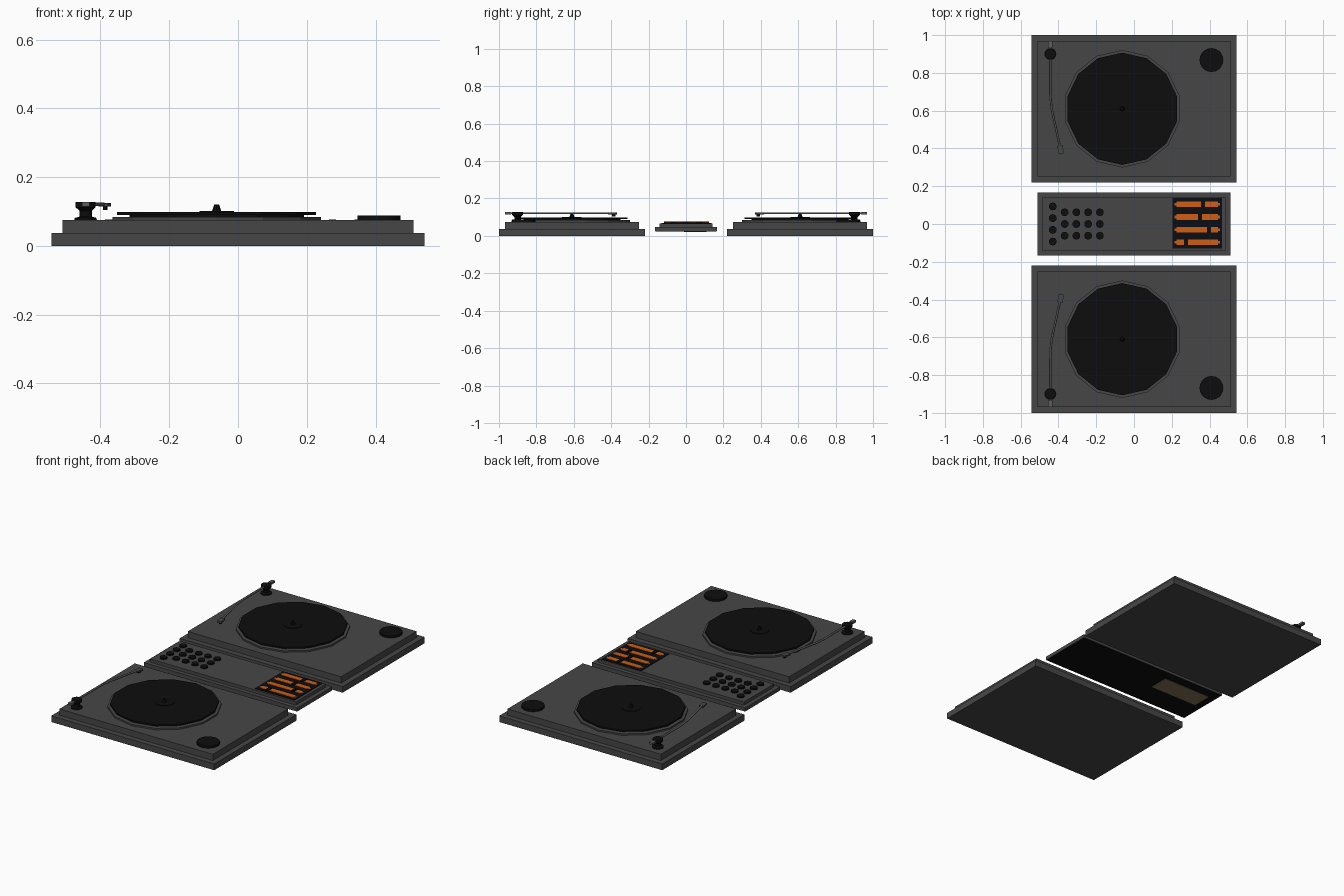
import bpy, bmesh, math

cube = bpy.data.objects.get("Cube")
if cube:
    bpy.data.objects.remove(cube, do_unlink=True)


def material(name, r, g, b):
    m = bpy.data.materials.new(name)
    m.use_nodes = True
    m.diffuse_color = (r, g, b, 1)
    bsdf = m.node_tree.nodes["Principled BSDF"]
    bsdf.inputs["Base Color"].default_value = (r, g, b, 1)
    bsdf.inputs["Roughness"].default_value = 0.7
    return m


GREY = material("charcoal grey", 0.062, 0.062, 0.062)
BLACK = material("matte black", 0.004, 0.004, 0.004)
STEEL = material("arm grey", 0.11, 0.11, 0.11)
SCREEN = material("fader panel black", 0.003, 0.004, 0.007)
ORANGE = material("glowing orange", 0.62, 0.11, 0.006)
TAN = material("tan plate", 0.22, 0.16, 0.10)


def finish(name, bm, mat):
    bmesh.ops.recalc_face_normals(bm, faces=bm.faces)
    mesh = bpy.data.meshes.new(name)
    bm.to_mesh(mesh)
    bm.free()
    mesh.materials.append(mat)
    ob = bpy.data.objects.new(name, mesh)
    bpy.context.collection.objects.link(ob)
    return ob


def box(name, x, y, z, mat, turn=0):
    """Box from (min, max) pairs, turned about its own upright axis."""
    bm = bmesh.new()
    bmesh.ops.create_cube(bm, size=1)
    for v in bm.verts:
        v.co = [v.co[i] * (p[1] - p[0]) for i, p in enumerate((x, y, z))]
    ob = finish(name, bm, mat)
    ob.location = [sum(p) / 2 for p in (x, y, z)]
    ob.rotation_euler.z = turn
    return ob


def lathe(name, cx, cy, profile, sides, mat):
    """Solid of revolution from (radius, height) rings, capped at both ends."""
    bm = bmesh.new()
    rings = []
    for r, z in profile:
        angles = [math.pi / 2 + math.tau * i / sides for i in range(sides)]
        rings.append([bm.verts.new((r * math.cos(a), r * math.sin(a), z)) for a in angles])
    for low, high in zip(rings, rings[1:]):
        for i in range(sides):
            j = (i + 1) % sides
            bm.faces.new((low[i], low[j], high[j], high[i]))
    bm.faces.new(rings[0])
    bm.faces.new(rings[-1])
    ob = finish(name, bm, mat)
    ob.location = (cx, cy, 0)
    return ob


def span(a, b, s):
    return sorted((a * s, b * s))


def tube(name, points, radius, mat):
    curve = bpy.data.curves.new(name, "CURVE")
    curve.dimensions = "3D"
    curve.bevel_depth = radius
    curve.bevel_resolution = 1
    curve.use_fill_caps = True
    line = curve.splines.new("POLY")
    line.points.add(len(points) - 1)
    for p, co in zip(line.points, points):
        p.co = (*co, 1)
    curve.materials.append(mat)
    ob = bpy.data.objects.new(name, curve)
    bpy.context.collection.objects.link(ob)


def turntable(side, s):
    # Stepped plinth
    box(side + "_plinth_base", (-0.542, 0.542), span(0.22, 1, s), (0, 0.037), GREY)
    box(side + "_plinth_top", (-0.51, 0.51), span(0.252, 0.968, s), (0.037, 0.075), GREY)

    # Platter, record and spindle
    cx, cy = -0.062, 0.61 * s
    lathe(side + "_platter", cx, cy, [(0.311, 0.075), (0.311, 0.084)], 14, GREY)
    lathe(side + "_platter_hub", cx, cy, [(0.26, 0.084), (0.26, 0.09)], 14, BLACK)
    lathe(side + "_record", cx, cy, [(0.297, 0.09), (0.297, 0.099)], 14, BLACK)
    lathe(side + "_record_label", cx, cy, [(0.052, 0.099), (0.052, 0.102)], 14, BLACK)
    lathe(side + "_spindle", cx, cy, [(0.013, 0.102), (0.007, 0.12)], 8, BLACK)

    # Speed knob
    lathe(side + "_speed_knob", 0.41, 0.868 * s, [(0.063, 0.075), (0.063, 0.088)], 20, BLACK)

    # Tonearm pivot with flared top
    ax, ay = -0.443, 0.9 * s
    lathe(side + "_arm_pivot", ax, ay,
          [(0.032, 0.075), (0.032, 0.081), (0.018, 0.085), (0.018, 0.102),
           (0.029, 0.112), (0.029, 0.127)], 12, BLACK)

    # Bent tonearm, counterweight, headshell and cartridge
    z = 0.121
    tube(side + "_tonearm", [(ax, 0.95 * s, z), (ax, 0.68 * s, z), (-0.436, 0.61 * s, z),
                             (-0.392, 0.41 * s, z)], 0.006, STEEL)
    box(side + "_counterweight", (ax - 0.011, ax + 0.011), span(0.935, 0.968, s),
        (0.115, 0.127), STEEL)
    turn = 0.21 * s * -1
    box(side + "_headshell", (-0.402, -0.374), span(0.372, 0.415, s), (0.115, 0.125), GREY, -turn)
    box(side + "_cartridge", (-0.391, -0.381), span(0.378, 0.396, s), (0.104, 0.115), BLACK, -turn)


turntable("front", -1)
turntable("back", 1)

# Mixer body
box("mixer_underside", (-0.508, 0.508), (-0.164, 0.164), (0.024, 0.027), BLACK)
box("mixer_base", (-0.51, 0.51), (-0.167, 0.167), (0.027, 0.048), GREY)
box("mixer_top", (-0.485, 0.485), (-0.142, 0.142), (0.048, 0.067), GREY)
box("mixer_bottom_plate", (-0.46, -0.14), (-0.01, 0.11), (0.022, 0.024), TAN)

# Mixer knobs: one column of four, then a grid
knobs = [(-0.43, y) for y in (0.093, 0.031, -0.031, -0.093)]
knobs += [(-0.367 + 0.062 * i, 0.062 * j) for i in range(4) for j in (-1, 0, 1)]
for n, (x, y) in enumerate(knobs):
    lathe(f"mixer_knob_{n + 1}", x, y, [(0.021, 0.067), (0.021, 0.076)], 10, BLACK)

# Fader panel with glowing slots and sliding caps
box("fader_panel", (0.203, 0.467), (-0.13, 0.137), (0.067, 0.07), SCREEN)
for n, cap in enumerate((0.365, 0.349, 0.397, 0.275)):
    y = 0.104 - 0.067 * n
    box(f"fader_slot_{n + 1}", (0.226, 0.445), (y - 0.015, y + 0.015), (0.07, 0.072), ORANGE)
    box(f"fader_slot_ends_{n + 1}", (0.215, 0.456), (y - 0.007, y + 0.007), (0.07, 0.0715), ORANGE)
    box(f"fader_cap_{n + 1}", (cap - 0.01, cap + 0.01), (y - 0.02, y + 0.02), (0.07, 0.076), BLACK)
